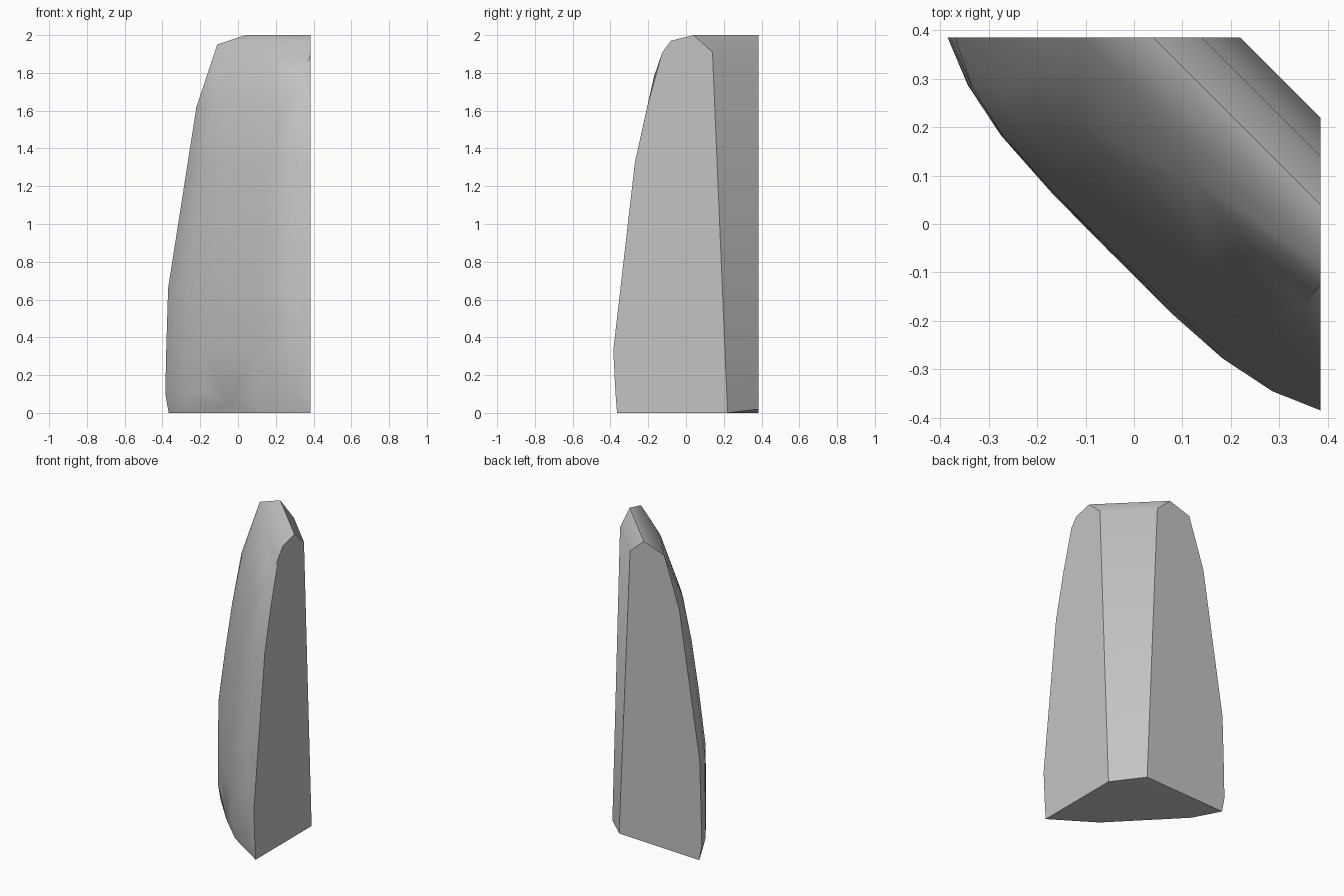
import bpy
import bmesh
from math import radians

cube = bpy.data.objects.get("Cube")
if cube:
    bpy.data.objects.remove(cube, do_unlink=True)

W = 0.385  # the two flat cut sides lie at x = W and y = W


def front_ring(z, left, back, bulge, steps):
    """Bowed section of the outer face; left/back are x + y at its two ends."""
    points = []
    for u in steps:
        s = back + (left - back) * (u + 1) / 2
        t = u * (2 * W - s)
        s -= bulge * (1 - u ** 4)
        x = min((s + t) / 2, W)
        y = min((s - t) / 2, W)
        if u == 1:
            x, y = W, left - W
        elif u == -1:
            x, y = back - W, W
        points.append((x, y, z))
    return points


def diagonal(z_left, z_back, total):
    """Edge running across the corner between the two cut sides."""
    return [(W, total - W, z_left), (total - W, W, z_back)]


# Outer bowed face, from the base upward
steps = (-1, -0.82, -0.6, -0.3, 0, 0.35, 0.6, 0.82, 1)
points = front_ring(0, 0.02, 0.018, 0.10, (-1, -0.64, 0.4, 1))
points.append((-0.05, -0.05, 0.03))
for z, left, back, bulge in (
    (0.10, 0.012, 0.0, 0.105),
    (0.33, 0.0, 0.005, 0.11),
    (0.66, 0.038, 0.015, 0.125),
    (1.00, 0.077, 0.068, 0.125),
    (1.33, 0.115, 0.12, 0.115),
    (1.62, 0.18, 0.165, 0.09),
):
    points += front_ring(z, left, back, bulge, steps)

# Rounded crown and the small chip beside the left cut
points += [(-0.11, W, 1.95), (0.065, 0.245, 1.955), (0.125, 0.09, 1.91),
           (W, -0.08, 1.97), (W, -0.125, 1.91), (0.355, -0.17, 1.78)]

# Ridge, bevel behind it, and the foot of the flat chamfer
points += diagonal(2.0, 2.0, 0.425)
points += diagonal(1.91, 1.91, 0.525)
points += diagonal(0.0, 0.02, 0.605)

bm = bmesh.new()
for p in points:
    bm.verts.new(p)
hull = bmesh.ops.convex_hull(bm, input=bm.verts[:])
loose = {g for g in hull["geom_interior"] + hull["geom_unused"]
         if isinstance(g, bmesh.types.BMVert)}
bmesh.ops.delete(bm, geom=list(loose), context="VERTS")
bmesh.ops.dissolve_limit(bm, angle_limit=radians(0.5),
                         verts=bm.verts[:], edges=bm.edges[:])
bmesh.ops.recalc_face_normals(bm, faces=bm.faces[:])

mesh = bpy.data.meshes.new("stone_shard")
bm.to_mesh(mesh)
bm.free()
shard = bpy.data.objects.new("stone_shard", mesh)
bpy.context.collection.objects.link(shard)

# Plain grey stone
grey = bpy.data.materials.new("stone_grey")
grey.use_nodes = True
colour = (0.55, 0.55, 0.55, 1)
grey.diffuse_color = colour
grey.node_tree.nodes["Principled BSDF"].inputs["Base Color"].default_value = colour
mesh.materials.append(grey)

# Soft outer face, crisp cut edges
bpy.ops.object.select_all(action="DESELECT")
shard.select_set(True)
bpy.context.view_layer.objects.active = shard
bpy.ops.object.shade_smooth_by_angle(angle=radians(40))
